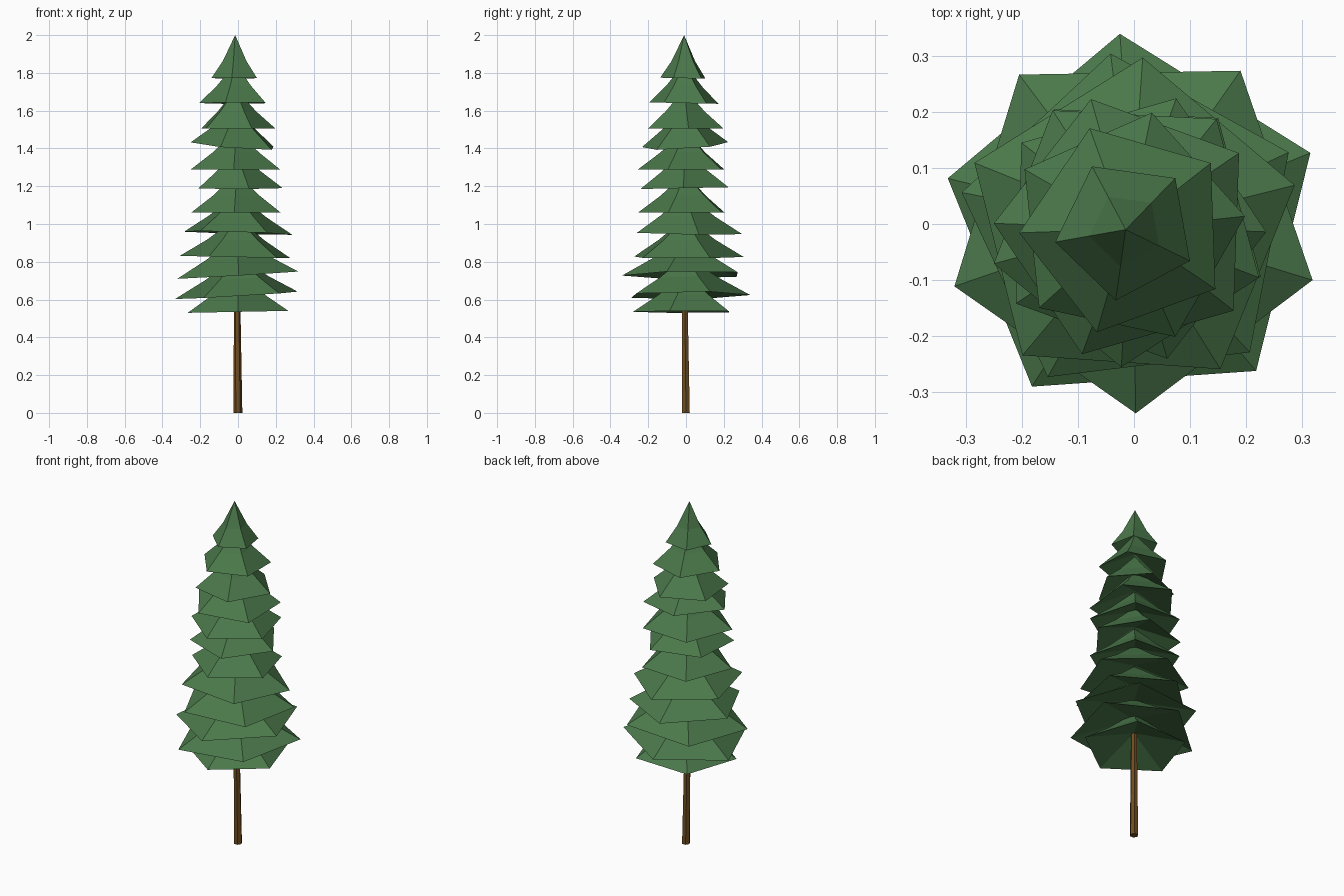
import bpy, bmesh, math

if "Cube" in bpy.data.objects:
    bpy.data.objects.remove(bpy.data.objects["Cube"])


def material(name, rgb):
    m = bpy.data.materials.new(name)
    m.diffuse_color = (*rgb, 1)
    m.use_nodes = True
    m.node_tree.nodes["Principled BSDF"].inputs["Base Color"].default_value = m.diffuse_color
    return m


green = material("needles", (0.07, 0.19, 0.07))
brown = material("bark", (0.16, 0.075, 0.015))


def make_object(name, bm, mat):
    bmesh.ops.recalc_face_normals(bm, faces=bm.faces)
    me = bpy.data.meshes.new(name)
    bm.to_mesh(me)
    bm.free()
    me.materials.append(mat)
    ob = bpy.data.objects.new(name, me)
    bpy.context.collection.objects.link(ob)
    return ob


def ring(bm, n, r, z, phase, cx=0, cy=0, tx=0, ty=0):
    """Ring of n vertices; tx, ty tilt it along x and y."""
    vs = []
    for i in range(n):
        a = math.radians(phase) + math.tau * i / n
        x, y = r * math.cos(a), r * math.sin(a)
        vs.append(bm.verts.new((cx + x, cy + y, z + tx * x + ty * y)))
    return vs


def bridge(bm, a, b):
    for i in range(len(a)):
        j = (i + 1) % len(a)
        bm.faces.new((a[i], a[j], b[j], b[i]))


def fan(bm, r, tip):
    for i in range(len(r)):
        bm.faces.new((r[i], r[(i + 1) % len(r)], tip))


def tier(name, z, radius, phase, tx, ty, lean, rise):
    """Five-sided drooping skirt with a hollowed underside."""
    cx, cy = -0.015 * lean, -0.01 * lean
    bm = bmesh.new()
    rim = ring(bm, 5, radius, z, phase, cx, cy, tx, ty)
    mid = ring(bm, 5, radius * 0.52, z + 0.09, phase, cx, cy, tx, ty)
    bridge(bm, rim, mid)
    fan(bm, mid, bm.verts.new((cx, cy, z + rise)))
    fan(bm, rim, bm.verts.new((cx, cy, z + 0.09)))
    make_object(name, bm, green)


# Foliage tiers, bottom to top: rim height, radius, phase, tilt x, tilt y
tiers = [
    (0.535, 0.28, 54, 0.02, 0.0),
    (0.622, 0.342, 22, 0.06, 0.01),
    (0.73, 0.337, 55, 0.06, 0.01),
    (0.825, 0.31, 25, -0.02, 0.0),
    (0.953, 0.302, 14, -0.03, -0.02),
    (1.06, 0.25, 51, 0.0, 0.0),
    (1.19, 0.245, 70, 0.0, 0.02),
    (1.288, 0.25, 51, 0.0, 0.0),
    (1.415, 0.24, 34, -0.07, 0.06),
    (1.505, 0.212, 6, 0.0, 0.0),
    (1.64, 0.192, 38, 0.0, -0.02),
    (1.772, 0.128, 46, 0.0, -0.02),
]
for i, (z, r, ph, tx, ty) in enumerate(tiers):
    top = i == len(tiers) - 1
    tier(f"foliage_tier_{i + 1}", z, r, ph, tx, ty, i / 11, 2.0 - z if top else 0.21)

# Trunk, slightly tapered and leaning
bm = bmesh.new()
low = ring(bm, 6, 0.023, 0, 0)
high = ring(bm, 6, 0.016, 0.72, 0, -0.006, -0.008)
bridge(bm, low, high)
bm.faces.new(low)
bm.faces.new(high)
make_object("trunk", bm, brown)
